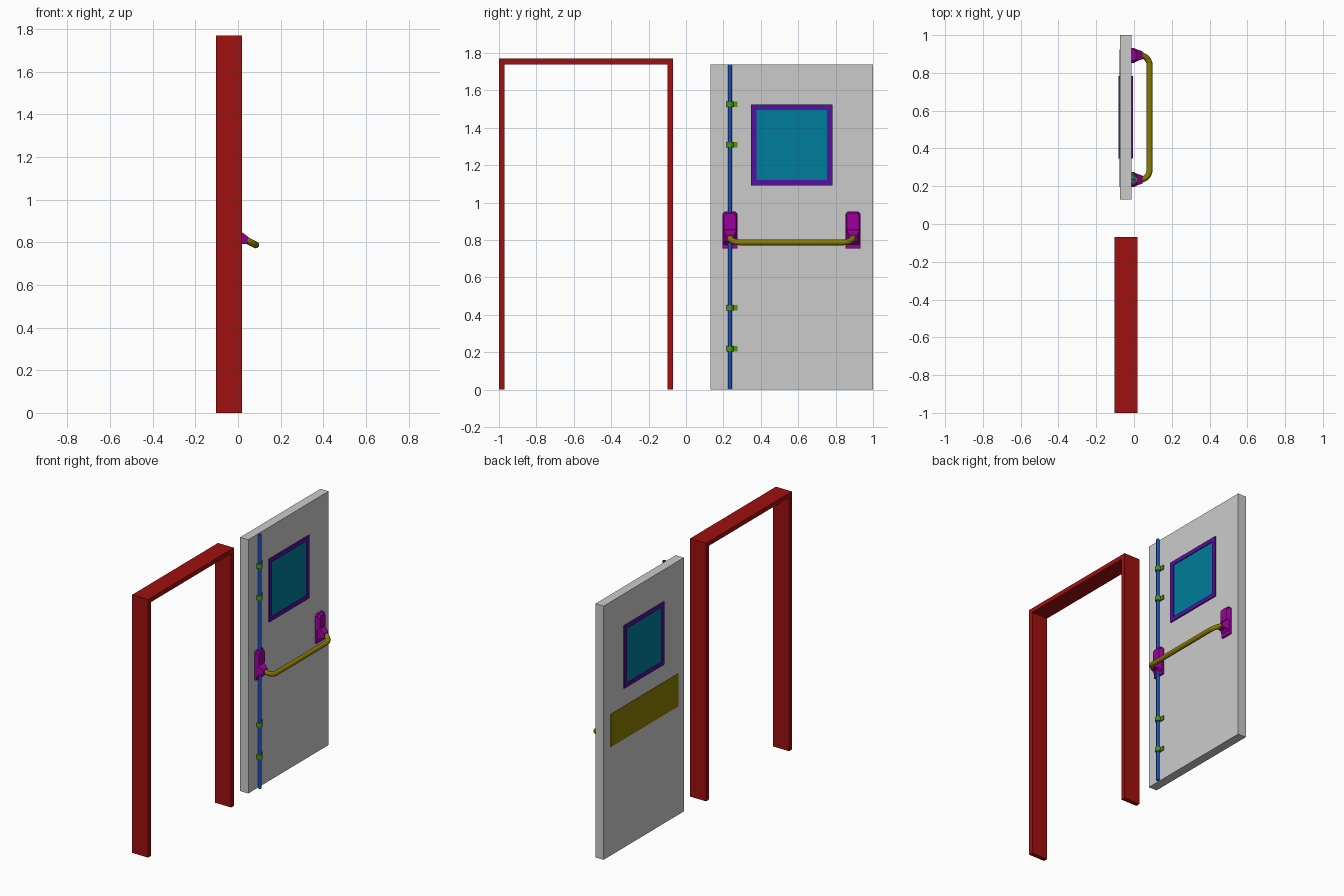
import bpy, bmesh
from math import pi, sin, cos
from mathutils import Vector

if "Cube" in bpy.data.objects:
    bpy.data.objects.remove(bpy.data.objects["Cube"])


def material(name, rgb):
    m = bpy.data.materials.new(name)
    m.diffuse_color = (*rgb, 1)
    m.use_nodes = True
    m.node_tree.nodes["Principled BSDF"].inputs["Base Color"].default_value = m.diffuse_color
    return m


RED = material("red", (0.35, 0.005, 0.005))
BLUE = material("blue", (0.01, 0.08, 0.5))
GREEN = material("green", (0.08, 0.3, 0.01))
PURPLE = material("purple", (0.09, 0.005, 0.35))
TEAL = material("teal", (0.0, 0.2, 0.33))
MAGENTA = material("magenta", (0.33, 0.0, 0.33))
OLIVE = material("olive", (0.25, 0.2, 0.0))


def finish(name, bm, mat, smooth=False):
    bmesh.ops.recalc_face_normals(bm, faces=bm.faces)
    me = bpy.data.meshes.new(name)
    bm.to_mesh(me)
    bm.free()
    ob = bpy.data.objects.new(name, me)
    bpy.context.collection.objects.link(ob)
    if mat:
        me.materials.append(mat)
    if smooth:
        bpy.ops.object.select_all(action='DESELECT')
        ob.select_set(True)
        bpy.context.view_layer.objects.active = ob
        bpy.ops.object.shade_smooth_by_angle(angle=0.7)
    return ob


def loft(bm, rings):
    """Join closed rings of points and cap both ends."""
    vs = [[bm.verts.new(p) for p in r] for r in rings]
    n = len(vs[0])
    for a, b in zip(vs, vs[1:]):
        for i in range(n):
            bm.faces.new((a[i], a[(i + 1) % n], b[(i + 1) % n], b[i]))
    bm.faces.new(vs[0])
    bm.faces.new(vs[-1])


def plate(bm, outline, x0, x1):
    loft(bm, [[(x, y, z) for y, z in outline] for x in (x0, x1)])


def rect(y0, y1, z0, z1):
    return [(y0, z0), (y1, z0), (y1, z1), (y0, z1)]


def box(name, x0, x1, y0, y1, z0, z1, mat=None):
    bm = bmesh.new()
    plate(bm, rect(y0, y1, z0, z1), x0, x1)
    return finish(name, bm, mat)


# Door frame: one upside-down U outline
bm = bmesh.new()
plate(bm, [(-1, 0), (-0.97, 0), (-0.97, 1.74), (-0.1, 1.74), (-0.1, 0),
           (-0.07, 0), (-0.07, 1.77), (-1, 1.77)], -0.103, 0.018)
finish("door_frame", bm, RED)

# Door leaf and push plate on the back
box("door_leaf", -0.075, -0.013, 0.13, 1.0, 0, 1.74)
box("back_push_plate", -0.078, -0.074, 0.195, 0.925, 0.745, 0.97, OLIVE)

# Window: glass and a square ring around it
box("window_glass", -0.077, -0.010, 0.37, 0.76, 1.115, 1.502, TEAL)
bm = bmesh.new()
outer, inner = rect(0.348, 0.783, 1.093, 1.524), rect(0.376, 0.755, 1.121, 1.496)
loops = [[bm.verts.new((x, y, z)) for y, z in o]
         for o, x in ((outer, -0.082), (outer, -0.004), (inner, -0.004), (inner, -0.082))]
for a, b in zip(loops, loops[1:] + loops[:1]):
    for i in range(4):
        bm.faces.new((a[i], a[(i + 1) % 4], b[(i + 1) % 4], b[i]))
finish("window_trim", bm, PURPLE)

# Vertical latch rod
Y0, Y1, ROD_X = 0.235, 0.893, 0.001
bm = bmesh.new()
loft(bm, [[(ROD_X + 0.011 * cos(a), Y0 + 0.011 * sin(a), z)
           for a in (2 * pi * i / 16 for i in range(16))] for z in (0, 1.74)])
finish("latch_rod", bm, BLUE, True)

# Rod clips: a strap over the rod with a screw tab to one side
for k, zc in enumerate((0.219, 0.438, 1.31, 1.527)):
    arc = [(ROD_X + 0.018 * sin(a), Y0 + 0.018 * cos(a))
           for a in (pi * i / 8 for i in range(9))]
    outline = [(-0.013, 0.275), (-0.006, 0.275), (-0.006, 0.253)] + arc + [(-0.013, 0.217)]
    bm = bmesh.new()
    loft(bm, [[(x, y, z) for x, y in outline] for z in (zc - 0.015, zc + 0.015)])
    finish(f"rod_clip_{k + 1}", bm, GREEN)

# Handle brackets: base plate, raised cover and tapered neck
for side, yc in (("left", Y0), ("right", Y1)):
    bm = bmesh.new()

    def shield(w, z0, z1, c):
        return [(yc - w, z0), (yc + w, z0), (yc + w, z1 - c),
                (yc + w - c, z1), (yc - w + c, z1), (yc - w, z1 - c)]

    plate(bm, shield(0.04, 0.754, 0.952, 0.012), -0.013, 0.002)
    loft(bm, [[(x, y, z) for y, z in shield(w, z0, z1, 0.012)]
              for x, w, z0, z1 in ((0.002, 0.038, 0.85, 0.95), (0.017, 0.031, 0.856, 0.942))])
    loft(bm, [[(x, y, z) for y, z in rect(yc - w, yc + w, z0, z1)]
              for x, w, z0, z1 in ((0.0, 0.036, 0.775, 0.862),
                                   (0.019, 0.030, 0.793, 0.847),
                                   (0.045, 0.021, 0.793, 0.828))])
    finish(f"handle_bracket_{side}", bm, MAGENTA)

# Push bar: round tube with bent ends, sloping down and outwards
R, BEND = 0.016, 0.055
arm = Vector((0.07, 0, -0.036)).normalized()
up = Vector((-arm.z, 0, arm.x))
corner = Vector((0.083, 0, 0.788))


def pt(d, y):
    return corner - arm * d + Vector((0, y, 0))


half = [(pt(0.055 + 0.012, Y0), 0)]
half += [(pt(BEND * (1 - sin(a)), Y0 + BEND * (1 - cos(a))), a)
         for a in (pi / 2 * i / 6 for i in range(7))]
path = half + [(Vector((p.x, Y0 + Y1 - p.y, p.z)), pi - a) for p, a in reversed(half)]
rings = []
for p, a in path:
    out = Vector((0, -cos(a), 0)) + arm * sin(a)
    rings.append([p + R * (cos(t) * out + sin(t) * up)
                  for t in (2 * pi * i / 16 for i in range(16))])
# each ring is perpendicular to the path: outward direction and the shared plane normal
bm = bmesh.new()
loft(bm, rings)
finish("push_bar", bm, OLIVE, True)
